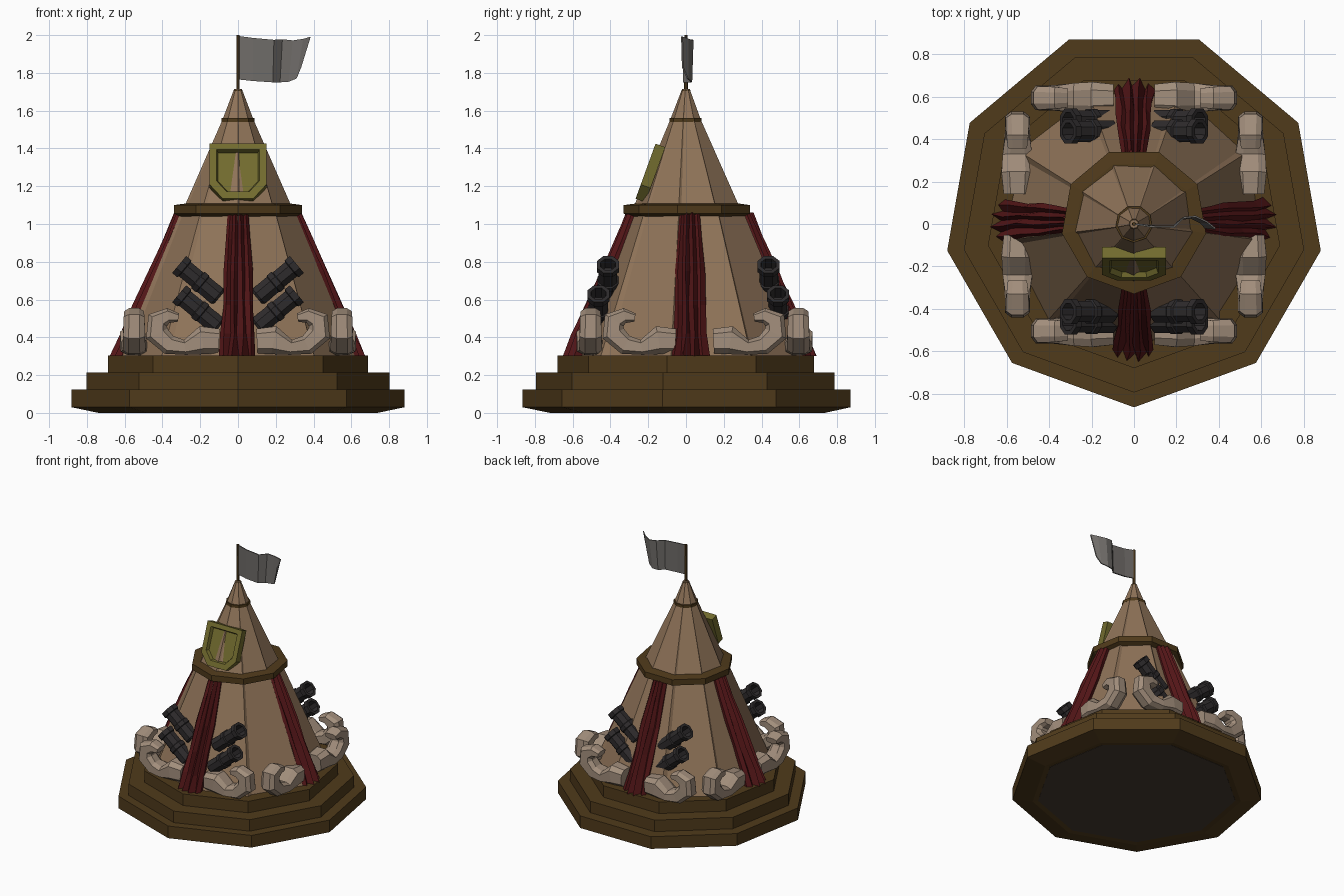
import bpy, random
from math import sin, cos, radians, pi
from mathutils import Vector as V

if "Cube" in bpy.data.objects:
    bpy.data.objects.remove(bpy.data.objects["Cube"])

random.seed(4)


def material(name, rgb):
    m = bpy.data.materials.new(name)
    m.diffuse_color = (*rgb, 1)
    m.use_nodes = True
    m.node_tree.nodes["Principled BSDF"].inputs["Base Color"].default_value = m.diffuse_color
    return m


WOOD = material("wood", (0.08, 0.043, 0.011))
CANVAS = material("canvas", (0.28, 0.175, 0.1))
UNDER = material("underside", (0.06, 0.042, 0.03))
RED = material("red_cloth", (0.09, 0.008, 0.009))
IRON = material("dark_iron", (0.027, 0.024, 0.025))
BONE = material("bone", (0.36, 0.27, 0.2))
GOLD = material("shield_green", (0.17, 0.15, 0.028))
GREY = material("flag_grey", (0.16, 0.15, 0.14))


def loft(name, rings, mat, capped=True, closed=True):
    """Skin a list of equally long point rings."""
    import bmesh
    bm = bmesh.new()
    rows = [[bm.verts.new(p) for p in ring] for ring in rings]
    n = len(rows[0])
    for a, b in zip(rows, rows[1:]):
        for i in range(n if closed else n - 1):
            j = (i + 1) % n
            bm.faces.new((a[i], a[j], b[j], b[i]))
    if capped:
        bm.faces.new(rows[0])
        bm.faces.new(rows[-1])
    bmesh.ops.recalc_face_normals(bm, faces=bm.faces)
    me = bpy.data.meshes.new(name)
    bm.to_mesh(me)
    bm.free()
    ob = bpy.data.objects.new(name, me)
    me.materials.append(mat)
    bpy.context.collection.objects.link(ob)
    return ob


def ngon(r, z, cy=0.0, n=9):
    return [V((r * cos(-pi / 2 + 2 * pi * k / n), cy + r * sin(-pi / 2 + 2 * pi * k / n), z))
            for k in range(n)]


def pleated(r, z, cy):
    """Nine canvas panels, each overlapping the next with a small step."""
    pts = []
    for k in range(9):
        for da, s in ((0, 1.03), (2.5, 0.985)):
            a = radians(-90 + 40 * k + da)
            pts.append(V((r * s * cos(a), cy + r * s * sin(a), z)))
    return pts


# Stepped base
loft("base_step_lower", [ngon(.71, .005, .03), ngon(.75, 0, .03), ngon(.895, .03, .03),
                         ngon(.895, .125, .03), ngon(.80, .125, .03)], WOOD)
loft("base_step_middle", [ngon(.815, .12, .02), ngon(.815, .215, .02)], WOOD)
loft("base_step_upper", [ngon(.70, .21, .02), ngon(.70, .305, .02)], WOOD)
loft("base_underside", [ngon(.71, .003, .03), ngon(.71, .02, .03)], UNDER)

# Tent and bands
loft("tent_lower", [pleated(.61, .30, .03), pleated(.30, 1.06, .015)], CANVAS)
loft("tent_upper", [pleated(.285, 1.08, .012), pleated(.082, 1.55, 0),
                    pleated(.02, 1.715, 0)], CANVAS)
loft("tent_band", [ngon(.31, 1.04, .015), ngon(.345, 1.055, .015),
                   ngon(.345, 1.10, .015), ngon(.285, 1.108, .015)], WOOD)
loft("top_band", [ngon(.088, 1.54), ngon(.088, 1.562)], WOOD)
loft("pole_collar", [ngon(.024, 1.69), ngon(.024, 1.71)], WOOD)
loft("flag_pole", [ngon(.01, 1.68, 0, 6), ngon(.009, 2.0, 0, 6)], WOOD)

# Waving flag
wave = [(.005, 0, 1.995, 1.765), (.08, -.012, 1.985, 1.757), (.19, -.014, 1.975, 1.75),
        (.235, .03, 1.978, 1.75), (.29, .036, 1.972, 1.753), (.345, .01, 1.98, 1.77),
        (.385, -.022, 1.992, 1.83)]
flag = []
for i, (x, y, top, low) in enumerate(wave):
    foot = x - .05 * (i / 6) ** 2
    flag.append([V((x, y - .004, top)), V((foot, y * .8 - .004, low)),
                 V((foot, y * .8 + .004, low)), V((x, y + .004, top))])
loft("flag", flag, GREY)

# Shield with a recessed field, leaning on the upper tent
outline = [(-.15, .31), (.15, .31), (.15, .08), (.08, 0), (-.08, 0), (-.15, .08)]


def shield_ring(scale, depth):
    up, out = V((0, .34, .94)), V((0, -.94, .34))
    base = V((0, -.215, 1.115))
    return [base + V((x * scale, 0, 0)) + up * (.17 + (h - .17) * scale) + out * depth
            for x, h in outline]


loft("shield", [shield_ring(1, 0), shield_ring(1, .055), shield_ring(.76, .055),
                shield_ring(.70, .03)], GOLD)

# Folded drapes on the four sides
SIDES = {"front": -90, "right": 0, "back": 90, "left": 180}
FOLDS = [0, .03, .005, .055, .015, .06, .01, .035, 0]
for side, deg in SIDES.items():
    d = V((cos(radians(deg)), sin(radians(deg)), 0))
    t = V((-d.y, d.x, 0))
    rings = []
    for z, half in ((1.06, .055), (.92, .065), (.75, .08), (.57, .082), (.42, .09), (.30, .10)):
        f = (1.06 - z) / .76
        r = .30 + .315 * f
        ring = []
        for i, fold in enumerate(FOLDS):
            u = half * (i / 4 - 1) + random.uniform(-.01, .01) * f
            ring.append(V((0, .018, z)) + t * u
                        + d * (r + fold * (.6 + .4 * f) + random.uniform(-.006, .006)))
        ring += [V((0, .018, z)) + t * u + d * (r - .05) for u in (half * .8, -half * .8)]
        rings.append(ring)
    loft("drape_" + side, rings, RED)

# Curled tusk ornaments, a mirrored pair per side: (along, height, half width, half depth)
CURL = [(.10, .38, .065, .065), (.19, .385, .075, .075), (.28, .347, .04, .07),
        (.365, .36, .052, .06), (.43, .42, .062, .058), (.425, .49, .058, .055),
        (.37, .515, .04, .052), (.315, .505, .022, .045)]
SECTION = [(1, .5), (.6, 1), (-.6, 1), (-1, .5), (-1, -.5), (-.6, -1), (.6, -1), (1, -.5)]
for side, deg in SIDES.items():
    d = V((cos(radians(deg)), sin(radians(deg)), 0))
    for s in (-1, 1):
        t = V((-d.y, d.x, 0)) * s
        mid = V((0, .045, 0)) + d * .55
        pts = [mid + t * u + V((0, 0, z)) for u, z, _, _ in CURL]
        rings = []
        for i, (_, _, w, dep) in enumerate(CURL):
            tan = (pts[min(i + 1, len(pts) - 1)] - pts[max(i - 1, 0)]).normalized()
            nrm = tan.cross(d)
            rings.append([pts[i] + nrm * w * a + d * dep * b for a, b in SECTION])
        loft(f"tusk_{side}_{'a' if s < 0 else 'b'}", rings, BONE)

# Paired cannon barrels at front and back: (radius, distance along the barrel)
BARREL = [(.045, 0), (.055, .012), (.055, .11), (.061, .115), (.061, .145), (.053, .15),
          (.053, .235), (.063, .24), (.063, .275), (.042, .275), (.04, .20)]
for side, sy in (("front", -1), ("back", 1)):
    for s in (-1, 1):
        for row, y, z in (("upper", .425, .61), ("lower", .475, .455)):
            start = V((s * .10, sy * y + .012, z))
            axis = V((s * .77, 0, .64)).normalized()
            e1, e2 = V((0, 1, 0)), axis.cross(V((0, 1, 0)))
            rings = [[start + axis * k + (e1 * cos(a) + e2 * sin(a)) * r
                      for a in [pi / 8 + pi / 4 * i for i in range(8)]] for r, k in BARREL]
            loft(f"cannon_{side}_{row}_{'left' if s < 0 else 'right'}", rings, IRON)
